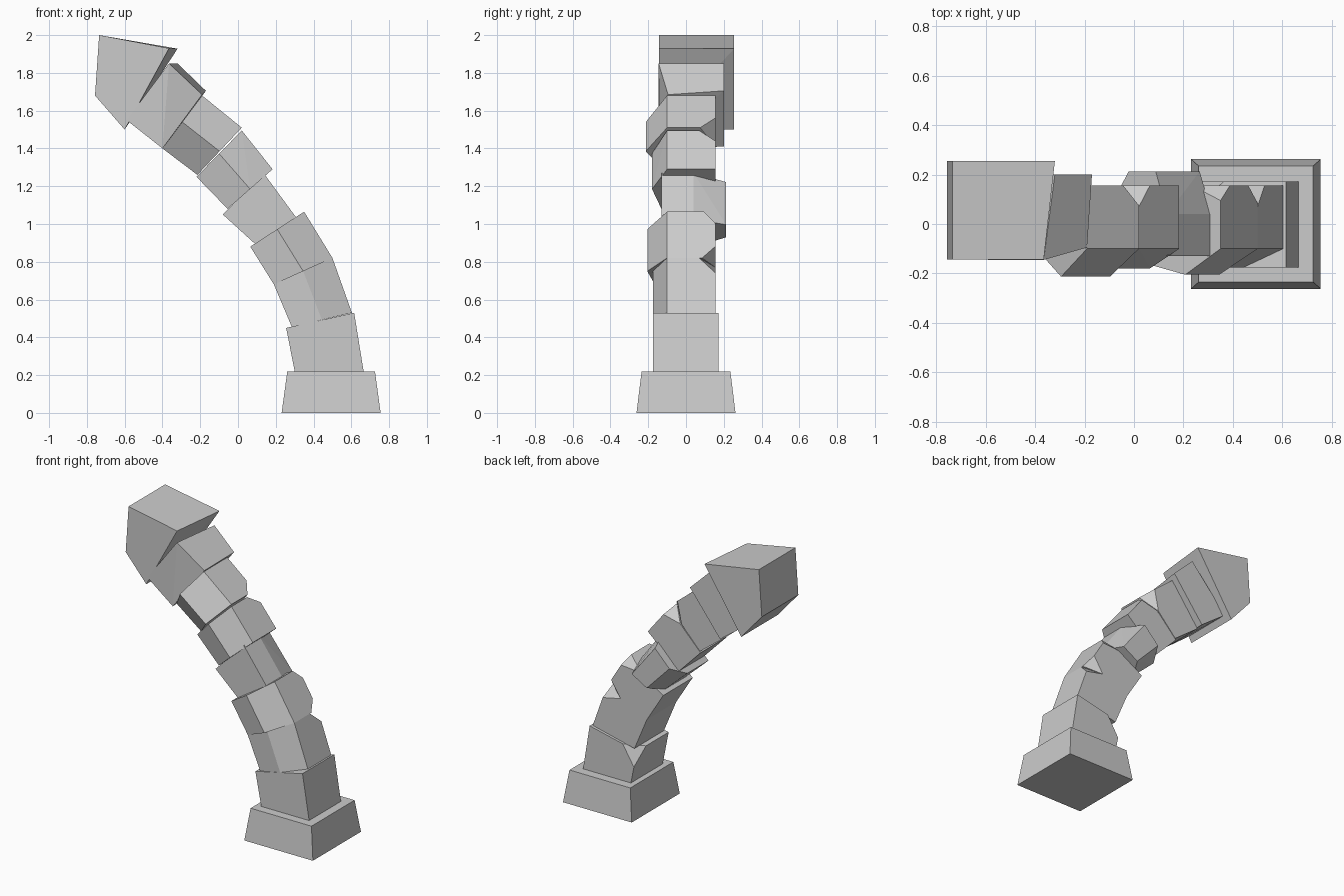
import bpy, bmesh, math

if "Cube" in bpy.data.objects:
    bpy.data.objects.remove(bpy.data.objects["Cube"])


def hull(name, points):
    """Flat-faced convex stone through the given points."""
    bm = bmesh.new()
    for p in points:
        bm.verts.new(p)
    res = bmesh.ops.convex_hull(bm, input=bm.verts[:])
    junk = {g for g in res["geom_interior"] + res["geom_unused"]
            if isinstance(g, bmesh.types.BMVert)}
    bmesh.ops.delete(bm, geom=list(junk), context='VERTS')
    bmesh.ops.dissolve_limit(bm, angle_limit=math.radians(2),
                             verts=bm.verts[:], edges=bm.edges[:])
    bmesh.ops.recalc_face_normals(bm, faces=bm.faces[:])
    me = bpy.data.meshes.new(name)
    bm.to_mesh(me)
    bm.free()
    ob = bpy.data.objects.new(name, me)
    bpy.context.collection.objects.link(ob)
    return ob


def stone(name, bottom, top, section, chips=()):
    """Stone between two slanted end lines (left xz, right xz).
    section: (s across left-right, y). chips: (s, y, t end, ds, dy, dt)."""
    def at(s, y, t):
        b, u = ([e[0][k] + (e[1][k] - e[0][k]) * s for k in (0, 1)]
                for e in (bottom, top))
        return (b[0] + (u[0] - b[0]) * t, y, b[1] + (u[1] - b[1]) * t)
    chipped = {c[:3]: c[3:] for c in chips}
    pts = []
    for s, y in section:
        for t in (0, 1):
            if (s, y, t) in chipped:
                ds, dy, dt = chipped[(s, y, t)]
                pts += [at(s + ds, y, t), at(s, y + dy, t), at(s, y, t + dt)]
            else:
                pts.append(at(s, y, t))
    return hull(name, pts)


def ridged(left_y, ridge_y, back=0.155):
    """Section with a raised front ridge and a bevelled right side."""
    return [(0, left_y), (0.5, ridge_y), (1, -0.10), (1, back), (0, back)]


B = 0.155
low = (1, B, 0, -0.35, -0.07, 0.25)
high = (1, B, 1, -0.35, -0.085, -0.27)

# Tapered foot
hull("foot", [(0.493 + sx * w, sy * d, z) for w, d, z in
              ((0.262, 0.262, 0), (0.232, 0.235, 0.22))
              for sx in (-1, 1) for sy in (-1, 1)])

# Lowest stone
stone("stone_1", ((0.30, 0.22), (0.665, 0.22)), ((0.255, 0.45), (0.615, 0.53)),
      [(0, -0.175), (1, -0.175), (1, 0.172), (0, 0.172)],
      [(0, 0.172, 1, 0.3, -0.10, -0.5)])

# Leaning stack of ridged stones with chipped rear corners
stone("stone_2", ((0.285, 0.455), (0.603, 0.53)), ((0.19, 0.68), (0.50, 0.82)),
      ridged(-0.165, -0.175), [high])
stone("stone_3", ((0.19, 0.68), (0.50, 0.82)), ((0.065, 0.88), (0.35, 1.065)),
      ridged(-0.165, -0.205), [low, (1, B, 1, -0.4, -0.06, -0.25)])
stone("stone_4", ((0.09, 0.895), (0.315, 1.025)), ((-0.08, 1.05), (0.135, 1.27)),
      [(0, -0.13), (1, -0.13), (1, 0.04), (0.78, 0.213), (0.27, 0.213), (0, 0.10)])
stone("stone_5", ((-0.055, 1.08), (0.183, 1.29)), ((-0.22, 1.25), (0.02, 1.495)),
      ridged(-0.13, -0.18), [high])
stone("stone_6", ((-0.215, 1.26), (0.02, 1.51)), ((-0.40, 1.40), (-0.19, 1.68)),
      ridged(-0.095, -0.213), [(1, B, 0, -0.4, -0.08, 0.3)])

# Twisted neck stone under the head
hull("neck_stone", [(-0.40, -0.14, 1.40), (-0.40, 0.20, 1.41),
                    (-0.19, -0.095, 1.685), (-0.17, 0.20, 1.705),
                    (-0.59, -0.145, 1.55), (-0.59, 0.20, 1.55),
                    (-0.365, -0.145, 1.85), (-0.32, 0.20, 1.85)])

# Large end stone
hull("head_stone", [(x, y, z) for x, z in
                    ((-0.735, 2.0), (-0.757, 1.68), (-0.60, 1.50))
                    for y in (-0.143, 0.255)]
     + [(-0.365, -0.143, 1.93), (-0.32, 0.255, 1.928)])
